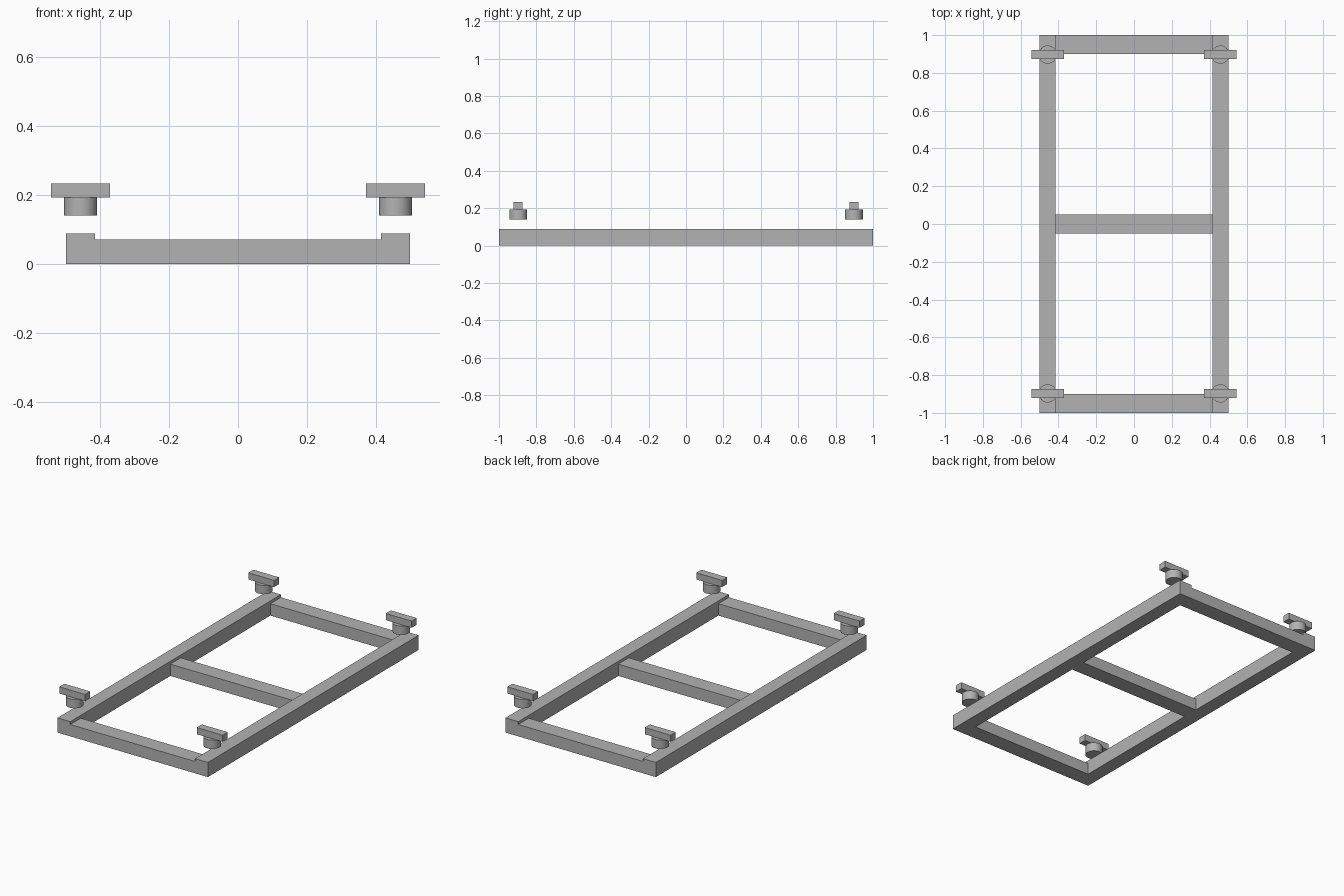
import bpy

if "Cube" in bpy.data.objects:
    bpy.data.objects.remove(bpy.data.objects["Cube"])

grey = bpy.data.materials.new("plain grey")
grey.diffuse_color = (0.45, 0.45, 0.45, 1)
grey.use_nodes = True
grey.node_tree.nodes["Principled BSDF"].inputs["Base Color"].default_value = grey.diffuse_color


def box(name, x, y, z):
    """Box spanning the given (low, high) ranges."""
    spans = (x, y, z)
    bpy.ops.mesh.primitive_cube_add(size=1, location=[(a + b) / 2 for a, b in spans])
    ob = bpy.context.object
    ob.name = name
    ob.scale = [b - a for a, b in spans]
    bpy.ops.object.transform_apply(location=False, rotation=False, scale=True)
    ob.data.materials.append(grey)


# Long side rails
box("left_rail", (-0.5, -0.415), (-1, 1), (0, 0.088))
box("right_rail", (0.415, 0.5), (-1, 1), (0, 0.088))

# Lower cross bars between the rails
for name, y in (("front_bar", -0.95), ("middle_bar", 0), ("back_bar", 0.95)):
    box(name, (-0.415, 0.415), (y - 0.05, y + 0.05), (0, 0.071))

# Floating corner knobs: round stem with a bar handle on top
for side, x in (("left", -0.457), ("right", 0.457)):
    for end, y in (("front", -0.897), ("back", 0.897)):
        bpy.ops.mesh.primitive_cylinder_add(
            vertices=32, radius=0.048, depth=0.053, location=(x, y, 0.1665))
        stem = bpy.context.object
        stem.name = f"{end}_{side}_stem"
        stem.data.materials.append(grey)
        bpy.ops.object.shade_smooth_by_angle()
        box(f"{end}_{side}_handle", (x - 0.086, x + 0.086),
            (y - 0.024, y + 0.024), (0.193, 0.233))
